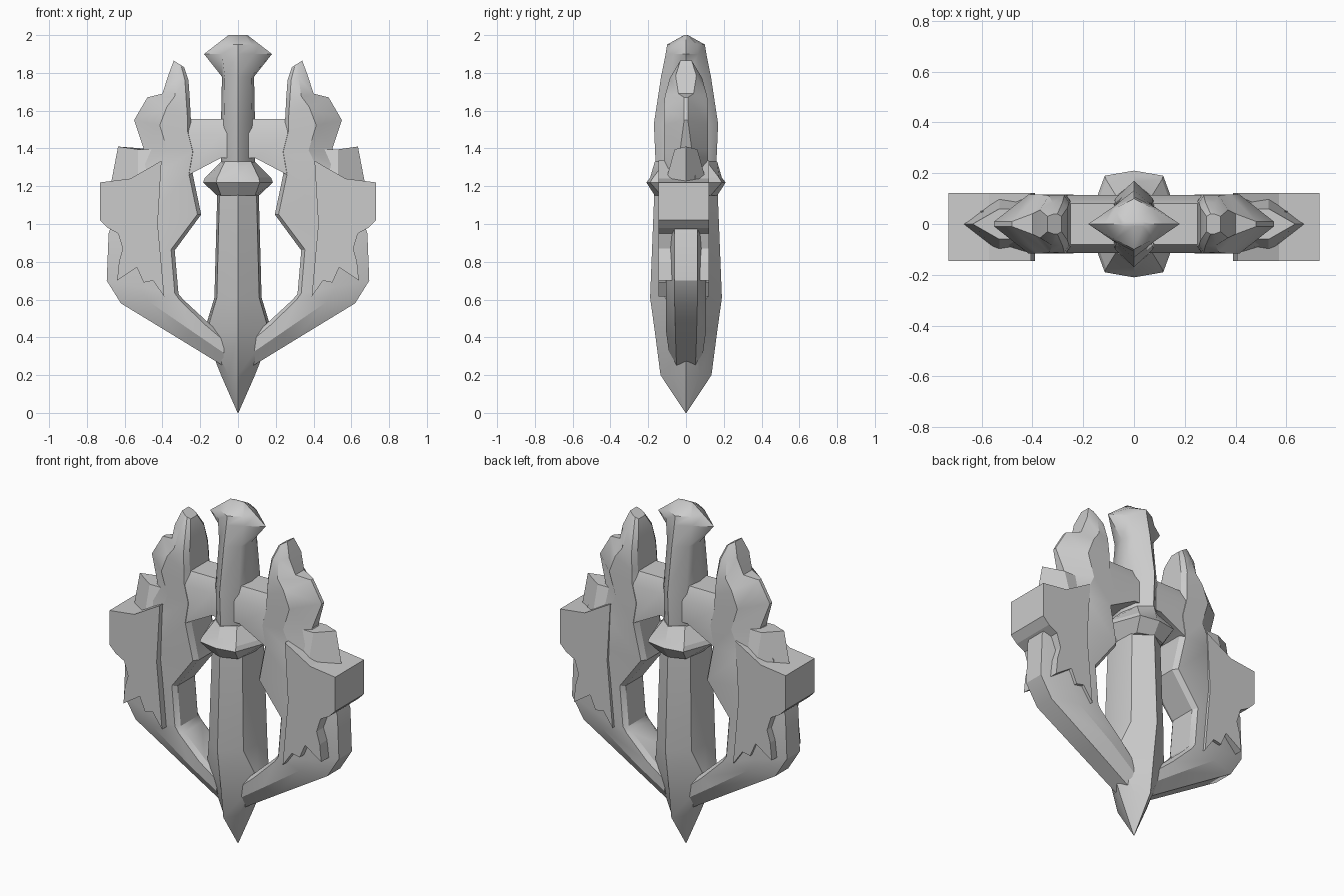
import bpy, bmesh, math

cube = bpy.data.objects.get("Cube")
if cube:
    bpy.data.objects.remove(cube, do_unlink=True)

# One stone grey for everything
grey = bpy.data.materials.new("stone_grey")
grey.use_nodes = True
COLOUR = (0.6, 0.6, 0.6, 1)
grey.diffuse_color = COLOUR
for node in grey.node_tree.nodes:
    if node.type == "BSDF_PRINCIPLED":
        node.inputs["Base Color"].default_value = COLOUR
        node.inputs["Roughness"].default_value = 0.8


def finish(name, bm, mirror=False, angle=30):
    bmesh.ops.recalc_face_normals(bm, faces=bm.faces)
    mesh = bpy.data.meshes.new(name)
    bm.to_mesh(mesh)
    bm.free()
    mesh.materials.append(grey)
    ob = bpy.data.objects.new(name, mesh)
    bpy.context.collection.objects.link(ob)
    if mirror:
        ob.modifiers.new("mirror", "MIRROR").use_clip = False
    bpy.ops.object.select_all(action="DESELECT")
    ob.select_set(True)
    bpy.context.view_layer.objects.active = ob
    bpy.ops.object.shade_smooth_by_angle(angle=math.radians(angle))
    return ob


def loft(name, rings, mirror=False, angle=30):
    """Skin a list of point rings and cap both ends."""
    bm = bmesh.new()
    loops = [[bm.verts.new(p) for p in ring] for ring in rings]
    n = len(loops[0])
    for a, b in zip(loops, loops[1:]):
        for i in range(n):
            j = (i + 1) % n
            bm.faces.new((a[i], a[j], b[j], b[i]))
    bm.faces.new(loops[0])
    bm.faces.new(loops[-1])
    return finish(name, bm, mirror, angle)


def octagon(z, w, a, b, d):
    """Ridged section: side points at w, corners at (a, b), ridges at d."""
    return [(0, -d, z), (a, -b, z), (w, 0, z), (a, b, z),
            (0, d, z), (-a, b, z), (-w, 0, z), (-a, -b, z)]


def wing_section(xi, zi, xo, zo, d, e):
    """Section from the inner edge to the outer edge, depth d, outer rim e."""
    def at(t, y):
        return (xi + (xo - xi) * t, y, zi + (zo - zi) * t)
    k = min(0.3, 0.02 / math.hypot(xo - xi, zo - zi))
    side = [(0, 0.75 * d), (k, d), (0.55, d), (1, e)]
    return [at(t, -y) for t, y in side] + [at(t, y) for t, y in reversed(side)]


def plate(name, outline, y0, y1, mirror=False):
    """Extrude a front outline through the depth."""
    bm = bmesh.new()
    face = bm.faces.new([bm.verts.new((x, y0, z)) for x, z in outline])
    out = bmesh.ops.extrude_face_region(bm, geom=[face])
    verts = [v for v in out["geom"] if isinstance(v, bmesh.types.BMVert)]
    bmesh.ops.translate(bm, verts=verts, vec=(0, y1 - y0, 0))
    return finish(name, bm, mirror, 10)


# Sword
loft("blade", [octagon(*s) for s in [
    (0, 0.002, 0.001, 0.001, 0.002),
    (0.2, 0.09, 0.05, 0.07, 0.135),
    (0.43, 0.18, 0.165, 0.05, 0.165),
    (0.61, 0.125, 0.112, 0.11, 0.19),
    (1.16, 0.11, 0.098, 0.1, 0.168)]], angle=20)
loft("guard", [octagon(*s) for s in [
    (1.15, 0.11, 0.09, 0.13, 0.165),
    (1.22, 0.185, 0.115, 0.19, 0.21),
    (1.245, 0.175, 0.11, 0.175, 0.19),
    (1.33, 0.09, 0.07, 0.11, 0.165)]], angle=15)
loft("handle", [octagon(*s) for s in [
    (1.3, 0.09, 0.075, 0.1, 0.16),
    (1.53, 0.09, 0.075, 0.1, 0.17),
    (1.78, 0.085, 0.07, 0.075, 0.132),
    (1.9, 0.18, 0.085, 0.065, 0.108),
    (1.95, 0.115, 0.075, 0.06, 0.1),
    (2.0, 0.05, 0.035, 0.008, 0.01)]], angle=45)

# Wings: peak, body, then the arm hooking back to the blade
loft("wing", [wing_section(*s) for s in [
    (0.285, 1.83, 0.34, 1.865, 0.04, 0.03),
    (0.262, 1.76, 0.37, 1.785, 0.085, 0.055),
    (0.255, 1.66, 0.40, 1.69, 0.112, 0.04),
    (0.25, 1.56, 0.48, 1.67, 0.117, 0.01),
    (0.248, 1.49, 0.55, 1.55, 0.117, 0.01),
    (0.22, 1.38, 0.50, 1.40, 0.117, 0.03),
    (0.24, 1.265, 0.60, 1.25, 0.117, 0.05),
    (0.195, 1.05, 0.64, 1.08, 0.11, 0.06),
    (0.335, 0.86, 0.685, 0.95, 0.105, 0.06),
    (0.315, 0.63, 0.695, 0.70, 0.105, 0.06),
    (0.29, 0.6, 0.62, 0.58, 0.105, 0.06),
    (0.16, 0.48, 0.30, 0.385, 0.105, 0.055),
    (0.07, 0.40, 0.08, 0.25, 0.09, 0.05)]], mirror=True)

# Pointed shard standing on the shoulder
loft("shoulder_shard", [
    [(x0, -d, z0), (xm, -d, z0), (x1, 0, z1), (xm, d, z0), (x0, d, z0)]
    for x0, xm, x1, z0, z1, d in [
        (0.42, 0.53, 0.675, 1.2, 1.2, 0.115),
        (0.44, 0.53, 0.635, 1.395, 1.41, 0.06)]], mirror=True)

# Jagged shoulder armour
plate("shoulder_armour", [
    (0.73, 1.22), (0.57, 1.24), (0.405, 1.335), (0.425, 1.0), (0.39, 0.615),
    (0.45, 0.7), (0.5, 0.69), (0.535, 0.77), (0.64, 0.7), (0.63, 0.8),
    (0.61, 0.87), (0.635, 0.95), (0.69, 0.98), (0.73, 1.02)],
    -0.145, 0.122, mirror=True)

# Crossbar joining the wings behind the handle, with chamfered top
loft("crossbar", [
    [(x, -0.115, lo), (x, -0.115, 1.48), (x, -0.08, 1.555),
     (x, 0.08, 1.555), (x, 0.115, 1.48), (x, 0.115, lo)]
    for x, lo in [(-0.28, 1.25), (-0.09, 1.35), (0.09, 1.35), (0.28, 1.25)]])
